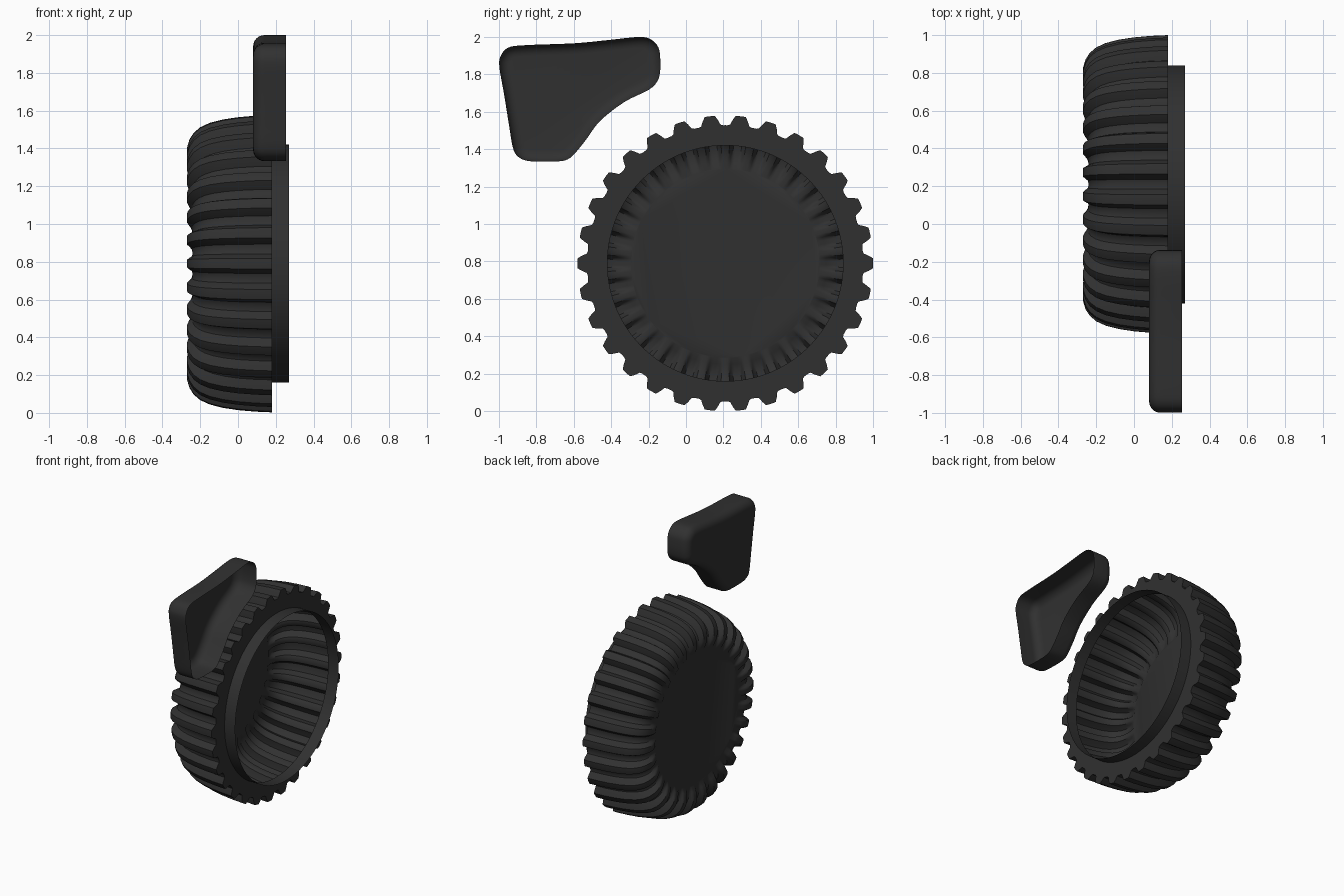
import bpy, bmesh, math
from mathutils import Vector

if "Cube" in bpy.data.objects:
    bpy.data.objects.remove(bpy.data.objects["Cube"])

black = bpy.data.materials.new("soft_black")
black.diffuse_color = (0.03, 0.03, 0.03, 1)
black.use_nodes = True
black.node_tree.nodes["Principled BSDF"].inputs["Base Color"].default_value = black.diffuse_color


def loft(name, rings, cap_last=False, flip=False):
    """Skin a list of closed rings, optionally closing the last one."""
    bm = bmesh.new()
    loops = [[bm.verts.new(p) for p in ring] for ring in rings]
    n = len(loops[0])
    for a, b in zip(loops, loops[1:]):
        for i in range(n):
            j = (i + 1) % n
            bm.faces.new((a[i], a[j], b[j], b[i]))
    if cap_last:
        bm.faces.new(loops[-1])
    if flip:
        bmesh.ops.reverse_faces(bm, faces=bm.faces)
    me = bpy.data.meshes.new(name)
    bm.to_mesh(me)
    bm.free()
    me.materials.append(black)
    ob = bpy.data.objects.new(name, me)
    bpy.context.collection.objects.link(ob)
    bpy.ops.object.select_all(action='DESELECT')
    ob.select_set(True)
    bpy.context.view_layer.objects.active = ob
    bpy.ops.object.shade_smooth_by_angle(angle=math.radians(40))
    return ob


# Knob: thin ribbed cup around the x axis, 30 ribs
CY, CZ, TEETH, STEPS = 0.21, 0.79, 30, 12
N = TEETH * STEPS


def wave(i):
    t = 0.55 + 0.75 * math.cos(2 * math.pi * i / STEPS)
    t = max(0.0, min(1.0, t))
    return t * t * (3 - 2 * t)


def ribbed_ring(tip, valley):
    ring = []
    for i in range(N):
        w, a = wave(i), 2 * math.pi * i / N
        x = valley[0] + (tip[0] - valley[0]) * w
        r = valley[1] + (tip[1] - valley[1]) * w
        ring.append((x, CY + r * math.cos(a), CZ + r * math.sin(a)))
    return ring


# (x, radius) profiles along the rib crests and along the grooves
tips = [(0.18, 0.79), (0.09, 0.786), (0.0, 0.778), (-0.08, 0.766), (-0.15, 0.748),
        (-0.20, 0.725), (-0.235, 0.695), (-0.257, 0.66), (-0.269, 0.62),
        (-0.27, 0.58), (-0.26, 0.54), (-0.242, 0.505)]
valleys = [(0.18, 0.738), (0.09, 0.735), (0.0, 0.727), (-0.07, 0.715), (-0.13, 0.698),
           (-0.175, 0.677), (-0.205, 0.652), (-0.225, 0.622), (-0.236, 0.592),
           (-0.241, 0.565), (-0.242, 0.54), (-0.242, 0.505)]
shell = [ribbed_ring(t, v) for t, v in zip(tips, valleys)]
loft("knob_shell", shell, cap_last=True, flip=True)


# Flat toothed rim and the short collar standing out of it
def circle(x, r):
    return ribbed_ring((x, r), (x, r))


loft("knob_rim", [shell[0], circle(0.18, 0.63)])
loft("knob_collar", [circle(0.18, 0.63), circle(0.27, 0.63)])

# Pointer: rounded three-cornered shallow cup, open towards +x
outline = [(-0.86, 1.956), (-0.60, 1.966), (-0.42, 1.983), (-0.25, 2.0), (-0.185, 1.985),
           (-0.148, 1.945), (-0.138, 1.89), (-0.138, 1.82), (-0.152, 1.765), (-0.20, 1.717),
           (-0.33, 1.652), (-0.46, 1.55), (-0.535, 1.45), (-0.59, 1.382), (-0.625, 1.35),
           (-0.67, 1.336), (-0.76, 1.333), (-0.85, 1.338), (-0.90, 1.362), (-0.926, 1.41),
           (-0.945, 1.52), (-0.972, 1.69), (-0.998, 1.84), (-0.99, 1.90), (-0.95, 1.943)]
pts = [Vector(p) for p in outline]
curve = []
for i in range(len(pts)):
    p0, p1, p2, p3 = (pts[(i + k) % len(pts)] for k in (-1, 0, 1, 2))
    for s in range(4):
        t = s / 4
        curve.append(0.5 * (2 * p1 + (p2 - p0) * t + (2 * p0 - 5 * p1 + 4 * p2 - p3) * t * t
                            + (3 * p1 - p0 - 3 * p2 + p3) * t ** 3))


def inset_ring(x, d):
    ring = []
    for i, p in enumerate(curve):
        tan = (curve[(i + 1) % len(curve)] - curve[i - 1]).normalized()
        q = p + d * Vector((tan.y, -tan.x))  # outline runs clockwise
        ring.append((x, q.x, q.y))
    return ring


R = 0.06
rings = [inset_ring(0.255, 0)]
for k in range(7):
    a = math.pi / 2 * k / 6
    rings.append(inset_ring(0.08 + R * (1 - math.sin(a)), R * (1 - math.cos(a))))
loft("pointer", rings, cap_last=True)
